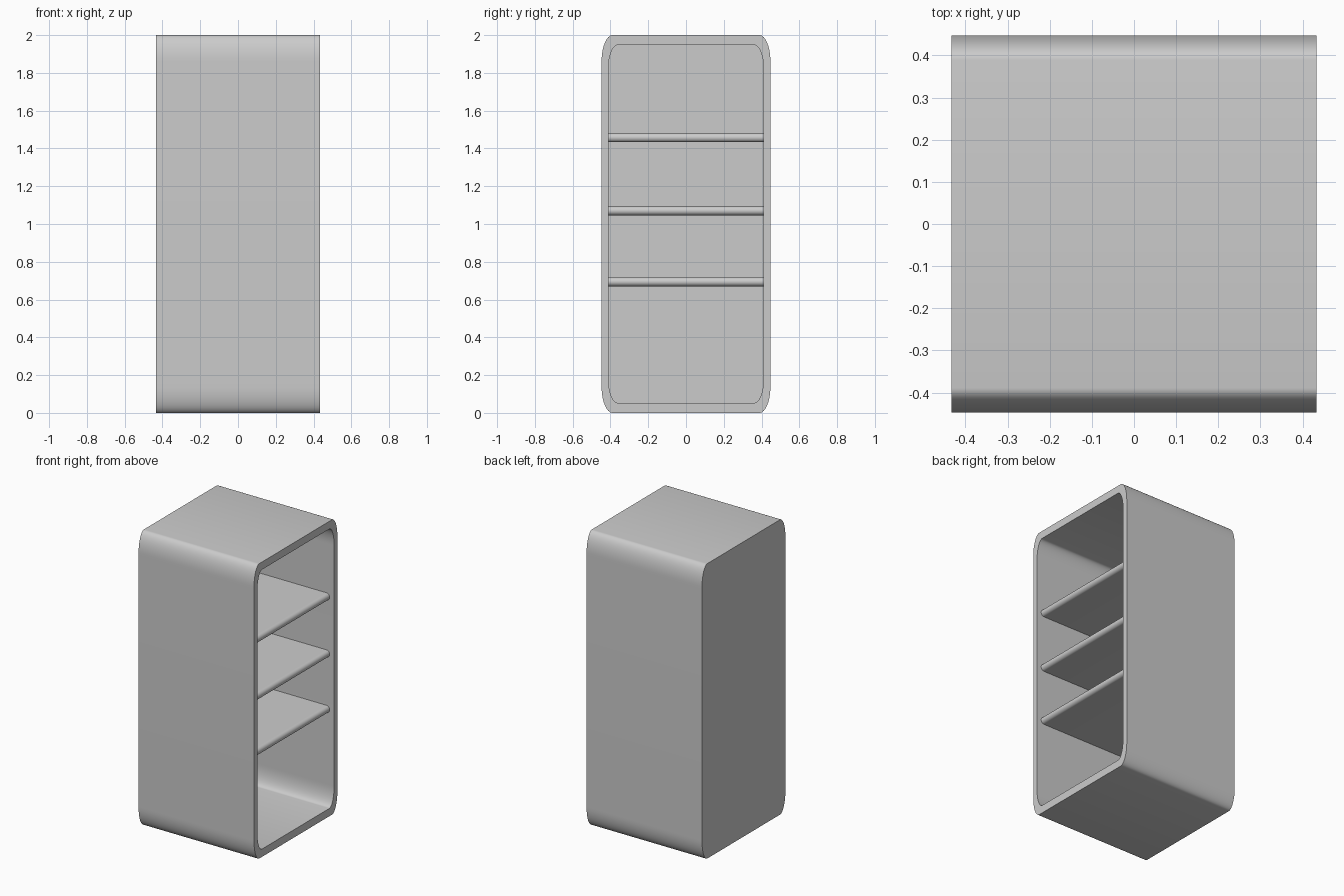
import bpy, bmesh
from math import sin, cos, pi

if "Cube" in bpy.data.objects:
    bpy.data.objects.remove(bpy.data.objects["Cube"])

HX = 0.433          # half depth along x (open side is +x)
BACK = 0.04         # back panel thickness
SEG = 12            # corner segments


def rounded_loop(bm, x, hy, z0, z1, ry, rz):
    """Ring of vertices: rectangle with elliptical corners, in the YZ plane."""
    ring = []
    corners = [(hy - ry, z1 - rz), (-hy + ry, z1 - rz),
               (-hy + ry, z0 + rz), (hy - ry, z0 + rz)]
    for q, (cy, cz) in enumerate(corners):
        for i in range(SEG + 1):
            a = (q + i / SEG) * pi / 2
            ring.append(bm.verts.new((x, cy + ry * cos(a), cz + rz * sin(a))))
    return ring


def bridge(bm, a, b):
    n = len(a)
    for i in range(n):
        j = (i + 1) % n
        bm.faces.new((a[i], a[j], b[j], b[i]))


def finish(bm, name):
    bmesh.ops.recalc_face_normals(bm, faces=bm.faces)
    mesh = bpy.data.meshes.new(name)
    bm.to_mesh(mesh)
    bm.free()
    obj = bpy.data.objects.new(name, mesh)
    bpy.context.collection.objects.link(obj)
    bpy.ops.object.select_all(action='DESELECT')
    obj.select_set(True)
    bpy.context.view_layer.objects.active = obj
    bpy.ops.object.shade_smooth_by_angle()
    return obj


# Cabinet shell: outer skin, flat rim, inner lining, closed back
bm = bmesh.new()
outer = (0.447, 0.0, 2.0, 0.058, 0.14)
inner = (0.411, 0.053, 1.948, 0.05, 0.13)
rings = [rounded_loop(bm, -HX, *outer), rounded_loop(bm, HX, *outer),
         rounded_loop(bm, HX, *inner), rounded_loop(bm, -HX + BACK, *inner)]
for a, b in zip(rings, rings[1:]):
    bridge(bm, a, b)
bm.faces.new(rings[0])
bm.faces.new(rings[-1])
finish(bm, "cabinet_shell")

# Shelves: thin boards with a half-round front edge
R = 0.024
FRONT = 0.40
for k, z in enumerate((0.694, 1.07, 1.457)):
    bm = bmesh.new()
    profile = [(-HX + BACK, z - R)]
    for i in range(SEG + 1):
        a = -pi / 2 + pi * i / SEG
        profile.append((FRONT - R + R * cos(a), z + R * sin(a)))
    profile.append((-HX + BACK, z + R))
    ends = [[bm.verts.new((x, y, pz)) for x, pz in profile] for y in (-0.411, 0.411)]
    bridge(bm, *ends)
    for e in ends:
        bm.faces.new(e)
    finish(bm, f"shelf_{k + 1}")
